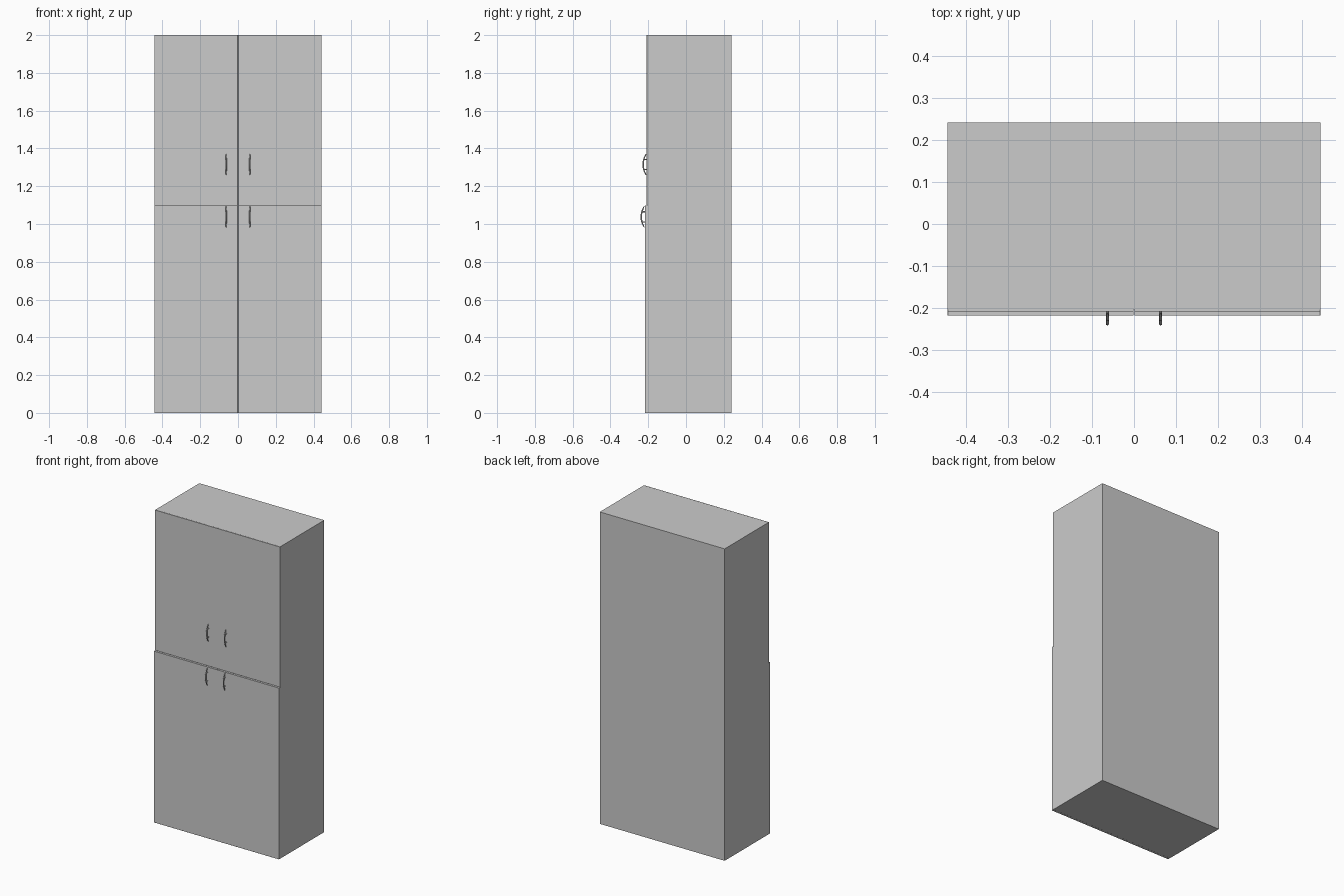
import bpy
import math

if "Cube" in bpy.data.objects:
    bpy.data.objects.remove(bpy.data.objects["Cube"])

HALF_W = 0.443
SPLIT_Z = 1.10
GAP = 0.001


def box(name, lo, hi, bevel=0.0):
    bpy.ops.mesh.primitive_cube_add(size=1, location=[(a + b) / 2 for a, b in zip(lo, hi)])
    ob = bpy.context.object
    ob.name = name
    ob.scale = [b - a for a, b in zip(lo, hi)]
    bpy.ops.object.transform_apply(location=False, rotation=False, scale=True)
    if bevel:
        mod = ob.modifiers.new("edge", 'BEVEL')
        mod.width = bevel
        mod.segments = 1
    return ob


def handle(name, x, z, door_y):
    # bowed grip with tapered tips
    curve = bpy.data.curves.new(name + "_grip", 'CURVE')
    curve.dimensions = '3D'
    curve.bevel_depth = 0.004
    curve.bevel_resolution = 2
    curve.use_fill_caps = True
    n = 17
    spline = curve.splines.new('POLY')
    spline.points.add(n - 1)
    for i, p in enumerate(spline.points):
        t = -1 + 2 * i / (n - 1)
        p.co = (x, door_y - 0.003 - 0.016 * (1 - t * t), z + 0.056 * t, 1)
        p.radius = 0.35 + 0.65 * math.sqrt(1 - t * t)
    spline.use_smooth = True
    bpy.context.collection.objects.link(bpy.data.objects.new(name + "_grip", curve))
    # two posts joining the grip to the door
    for part, dz in (("lower_post", -0.027), ("upper_post", 0.027)):
        bpy.ops.mesh.primitive_cylinder_add(
            vertices=12, radius=0.003, depth=0.017,
            location=(x, door_y - 0.0075, z + dz), rotation=(math.pi / 2, 0, 0))
        bpy.context.object.name = f"{name}_{part}"
        bpy.ops.object.shade_smooth_by_angle()


# cabinet carcass
box("cabinet_body", (-HALF_W, -0.203, 0), (HALF_W, 0.241, 2.0))

# door pairs: lower doors stand slightly proud of the upper ones
rows = (("upper", SPLIT_Z + GAP, 2.0, -0.208, 1.315),
        ("lower", 0.0, SPLIT_Z - GAP, -0.218, 1.038))
for row, z0, z1, front, handle_z in rows:
    for side, s in (("left", -1), ("right", 1)):
        x0, x1 = sorted((s * GAP, s * HALF_W))
        box(f"{row}_{side}_door", (x0, front, z0), (x1, -0.203, z1), 0.0005)
        handle(f"{row}_{side}_handle", s * 0.063, handle_z, front)
